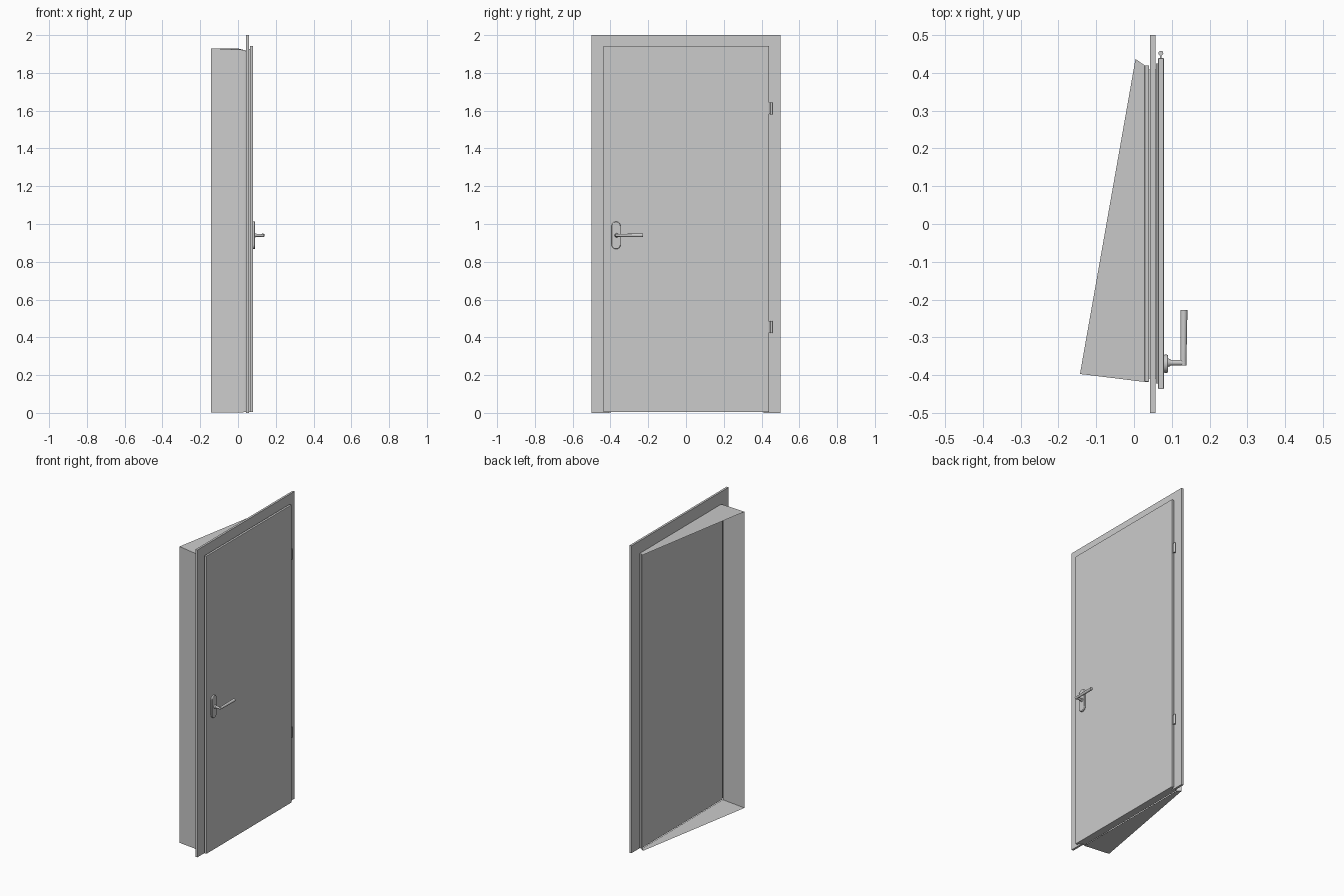
import bpy
import bmesh
from math import pi, cos, sin
from mathutils import Vector

cube = bpy.data.objects.get("Cube")
if cube:
    bpy.data.objects.remove(cube, do_unlink=True)

GREY = (0.6, 0.6, 0.6, 1.0)
mat = bpy.data.materials.new("plain grey")
mat.use_nodes = True
mat.diffuse_color = GREY
mat.node_tree.nodes["Principled BSDF"].inputs["Base Color"].default_value = GREY


def finish(name, bm, bevel=0.0, smooth=False):
    bmesh.ops.recalc_face_normals(bm, faces=bm.faces)
    mesh = bpy.data.meshes.new(name)
    bm.to_mesh(mesh)
    bm.free()
    mesh.materials.append(mat)
    ob = bpy.data.objects.new(name, mesh)
    bpy.context.collection.objects.link(ob)
    if bevel:
        mod = ob.modifiers.new("soft edges", "BEVEL")
        mod.width = bevel
        mod.segments = 2
    if smooth:
        bpy.ops.object.select_all(action="DESELECT")
        ob.select_set(True)
        bpy.context.view_layer.objects.active = ob
        bpy.ops.object.shade_smooth_by_angle()
    return ob


def box(name, x, y, z, bevel=0.0):
    bm = bmesh.new()
    bmesh.ops.create_cube(bm, size=1)
    for v in bm.verts:
        v.co = Vector(r[0] + (c + 0.5) * (r[1] - r[0]) for r, c in zip((x, y, z), v.co))
    return finish(name, bm, bevel)


def prism(name, outline, x, bevel=0.0, smooth=False):
    """Extrude a (y, z) outline along x."""
    bm = bmesh.new()
    face = bm.faces.new([bm.verts.new((x[0], a, b)) for a, b in outline])
    out = bmesh.ops.extrude_face_region(bm, geom=[face])
    moved = [g for g in out["geom"] if isinstance(g, bmesh.types.BMVert)]
    bmesh.ops.translate(bm, verts=moved, vec=(x[1] - x[0], 0, 0))
    return finish(name, bm, bevel, smooth)


def rod(name, start, end, radii, sides=20):
    """Straight round bar, optionally tapered."""
    start, end = Vector(start), Vector(end)
    axis = end - start
    bm = bmesh.new()
    bmesh.ops.create_cone(bm, cap_ends=True, segments=sides, radius1=radii[0],
                          radius2=radii[1], depth=axis.length)
    rot = Vector((0, 0, 1)).rotation_difference(axis).to_matrix().to_4x4()
    bmesh.ops.transform(bm, matrix=rot, verts=bm.verts)
    bmesh.ops.translate(bm, verts=bm.verts, vec=(start + end) / 2)
    return finish(name, bm, smooth=True)


# Frame: flat casing with an open doorway
prism("door_frame", [(-0.5, 0), (-0.5, 2), (0.5, 2), (0.5, 0),
                     (0.41, 0), (0.41, 1.915), (-0.41, 1.915), (-0.41, 0)], (0.043, 0.057))

# Door leaf: back panel, core and overlapping front panel
box("back_panel", (0.028, 0.04), (-0.418, 0.42), (0.004, 1.922), 0.002)
box("leaf_core", (0.035, 0.07), (-0.409, 0.409), (0.004, 1.914))
box("leaf_rebate", (0.058, 0.066), (-0.422, 0.425), (0.004, 1.926))
box("front_panel", (0.064, 0.079), (-0.437, 0.439), (0.004, 1.942), 0.002)

# Splayed reveal behind the door, thin sheets with an open slanted side
A = (0.028, -0.418, 1.922)
B = (-0.143, -0.397, 1.93)
C = (0.004, 0.437, 1.928)
D = (0.028, 0.42, 1.922)
bm = bmesh.new()
top = [bm.verts.new(p) for p in (A, B, C, D)]
low = [bm.verts.new((p[0], p[1], 0.002)) for p in (A, B, C, D)]
bm.faces.new(top)
bm.faces.new(low)
for i, j in ((0, 1), (2, 3)):
    bm.faces.new((top[i], top[j], low[j], low[i]))
finish("reveal_lining", bm)

# Handle plate with rounded ends
HY, HZ, R = -0.37, 0.94, 0.024
STEPS = 12
plate = []
for side in (1, -1):
    for k in range(STEPS + 1):
        a = pi * k / STEPS
        plate.append((HY + side * R * cos(a), HZ + side * (0.049 + R * sin(a))))
prism("handle_plate", plate, (0.078, 0.09), 0.003, True)

# Lever handle
rod("handle_collar", (0.088, HY + 0.003, HZ), (0.097, HY + 0.003, HZ), (0.012, 0.009))
rod("handle_neck", (0.092, HY + 0.003, HZ), (0.134, HY + 0.003, HZ), (0.0075, 0.0075))
rod("handle_lever", (0.131, -0.374, HZ), (0.132, -0.228, HZ), (0.0075, 0.0095))

# Hinges: knuckle and flat wing
for name, z in (("lower", 0.455), ("upper", 1.612)):
    rod(name + "_hinge_knuckle", (0.071, 0.452, z - 0.032), (0.071, 0.452, z + 0.032),
        (0.0065, 0.0065))
    box(name + "_hinge_wing", (0.069, 0.073), (0.436, 0.452), (z - 0.03, z + 0.03))
